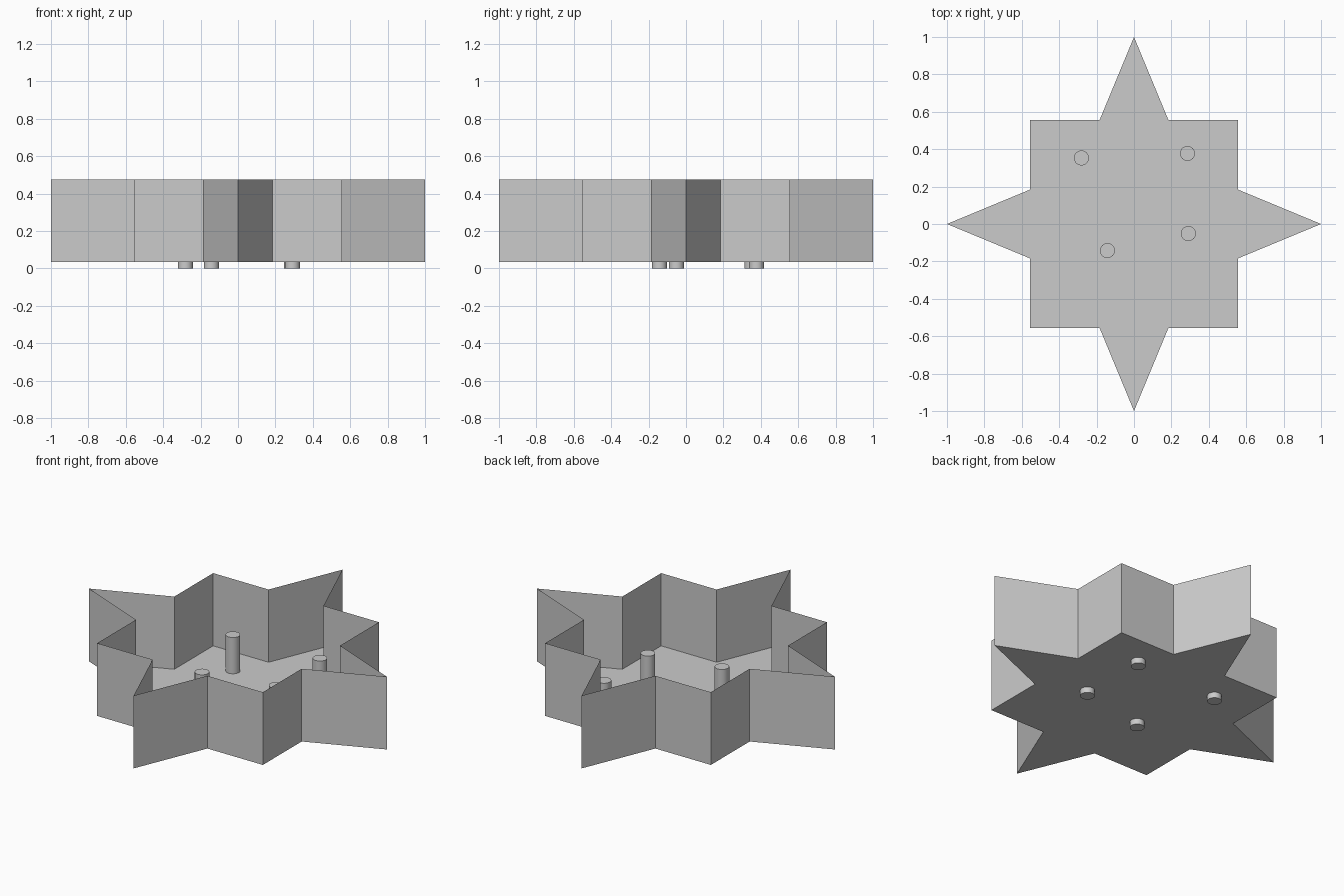
import bpy, bmesh
from mathutils import Matrix

if "Cube" in bpy.data.objects:
    bpy.data.objects.remove(bpy.data.objects["Cube"])

FLOOR, RIM = 0.035, 0.476      # tray floor and rim heights
HALF, NOTCH = 0.556, 0.184     # square half-width, half-width of a star point at its root
PEG_R, PEG_TOP = 0.04, 0.255


def finish(bm, name):
    mesh = bpy.data.meshes.new(name)
    bm.to_mesh(mesh)
    bm.free()
    obj = bpy.data.objects.new(name, mesh)
    bpy.context.collection.objects.link(obj)
    return obj


# Star tray: one quarter profile turned four times, thin walls, open top
quarter = [(1, 0), (HALF, NOTCH), (HALF, HALF), (NOTCH, HALF)]
outline = []
for i in range(4):
    for x, y in quarter:
        for _ in range(i):
            x, y = -y, x
        outline.append((x, y))

bm = bmesh.new()
low = [bm.verts.new((x, y, FLOOR)) for x, y in outline]
high = [bm.verts.new((x, y, RIM)) for x, y in outline]
bm.faces.new(low[::-1])
n = len(outline)
for i in range(n):
    j = (i + 1) % n
    bm.faces.new((low[i], low[j], high[j], high[i]))
finish(bm, "star_tray")

# Pegs passing through the floor
pegs = [(-0.281, 0.353), (0.286, 0.377), (0.291, -0.051), (-0.142, -0.142)]
for k, (x, y) in enumerate(pegs, 1):
    bm = bmesh.new()
    bmesh.ops.create_cone(bm, cap_ends=True, segments=32, radius1=PEG_R, radius2=PEG_R,
                          depth=PEG_TOP, matrix=Matrix.Translation((x, y, PEG_TOP / 2)))
    for f in bm.faces:
        f.smooth = len(f.verts) == 4
    for e in bm.edges:
        e.smooth = all(len(f.verts) == 4 for f in e.link_faces)
    finish(bm, f"peg_{k}")
